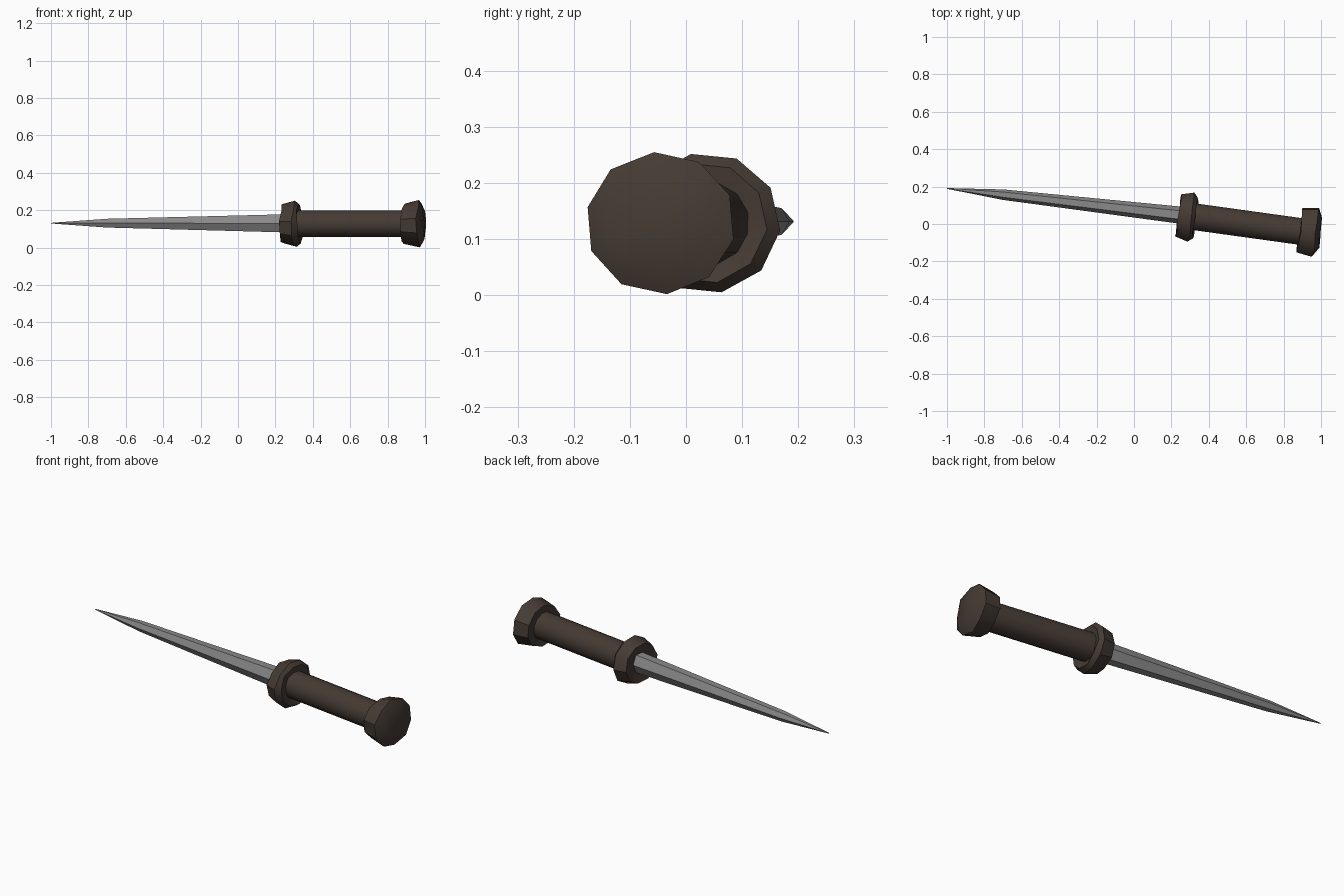
import bpy, bmesh, math, random
from mathutils import Vector

if "Cube" in bpy.data.objects:
    bpy.data.objects.remove(bpy.data.objects["Cube"])

random.seed(4)
Z = 0.128                                   # height of the dagger's axis
AXIS = Vector((0.99, -0.137, 0)).normalized()
SIDE = Vector((-AXIS.y, AXIS.x, 0))         # sideways, square to the axis
UP = Vector((0, 0, 1))


def material(name, rgb):
    m = bpy.data.materials.new(name)
    m.diffuse_color = (*rgb, 1)
    m.use_nodes = True
    m.node_tree.nodes["Principled BSDF"].inputs["Base Color"].default_value = m.diffuse_color
    return m


steel = material("grey steel", (0.25, 0.25, 0.25))
leather = material("dark brown", (0.06, 0.043, 0.034))


def loft(name, rings, sides, start, mat, sharp, jitter=0.0):
    """Skin rings given as (centre, sideways radius, upward radius)."""
    bm = bmesh.new()
    loops = []
    for centre, ry, rz in rings:
        loop = []
        for i in range(sides):
            a = math.radians(start) + math.tau * i / sides
            p = centre + SIDE * (ry * math.cos(a)) + UP * (rz * math.sin(a))
            p += AXIS * random.uniform(-jitter, jitter)
            loop.append(bm.verts.new(p))
        loops.append(loop)
    for a, b in zip(loops, loops[1:]):
        for i in range(sides):
            j = (i + 1) % sides
            bm.faces.new((a[i], a[j], b[j], b[i]))
    # close both ends with a fan around a centre point
    for loop, ring in ((loops[0], rings[0]), (loops[-1], rings[-1])):
        c = bm.verts.new(ring[0])
        for i in range(sides):
            bm.faces.new((loop[i], loop[(i + 1) % sides], c))
    bmesh.ops.recalc_face_normals(bm, faces=bm.faces)
    me = bpy.data.meshes.new(name)
    bm.to_mesh(me)
    bm.free()
    me.materials.append(mat)
    me.shade_smooth()
    me.set_sharp_from_angle(angle=math.radians(sharp))
    ob = bpy.data.objects.new(name, me)
    bpy.context.collection.objects.link(ob)
    return ob


def along(origin, d):
    return origin + AXIS * d


# Blade: six-sided, tapering gently and then quickly to the point
loft("blade", [(Vector((-0.999, 0.19, 0.131)), 0.002, 0.002),
               (Vector((-0.70, 0.157, 0.131)), 0.028, 0.027),
               (Vector((0.26, 0.046, 0.130)), 0.046, 0.056)], 6, 0, steel, 50)

# Handle: plain round grip
grip = Vector((0.27, 0.046, Z))
loft("handle", [(grip, 0.074, 0.074), (along(grip, 0.65), 0.074, 0.074)],
     12, 15, leather, 40)

# Guard: lumpy ten-sided collar
guard = Vector((0.238, 0.046, Z))
loft("guard", [(along(guard, 0.012), 0.065, 0.062),
               (guard, 0.114, 0.106),
               (along(guard, 0.07), 0.133, 0.126),
               (along(guard, 0.092), 0.112, 0.108),
               (along(guard, 0.082), 0.072, 0.07)], 10, 66, leather, 35, 0.006)

# Pommel: lumpy ten-sided knob with a slightly domed end
pommel = Vector((0.888, -0.034, Z))
loft("pommel", [(along(pommel, 0.004), 0.07, 0.07),
                (pommel, 0.122, 0.108),
                (along(pommel, 0.085), 0.135, 0.127),
                (along(pommel, 0.110), 0.085, 0.08)], 10, 95, leather, 35, 0.006)
